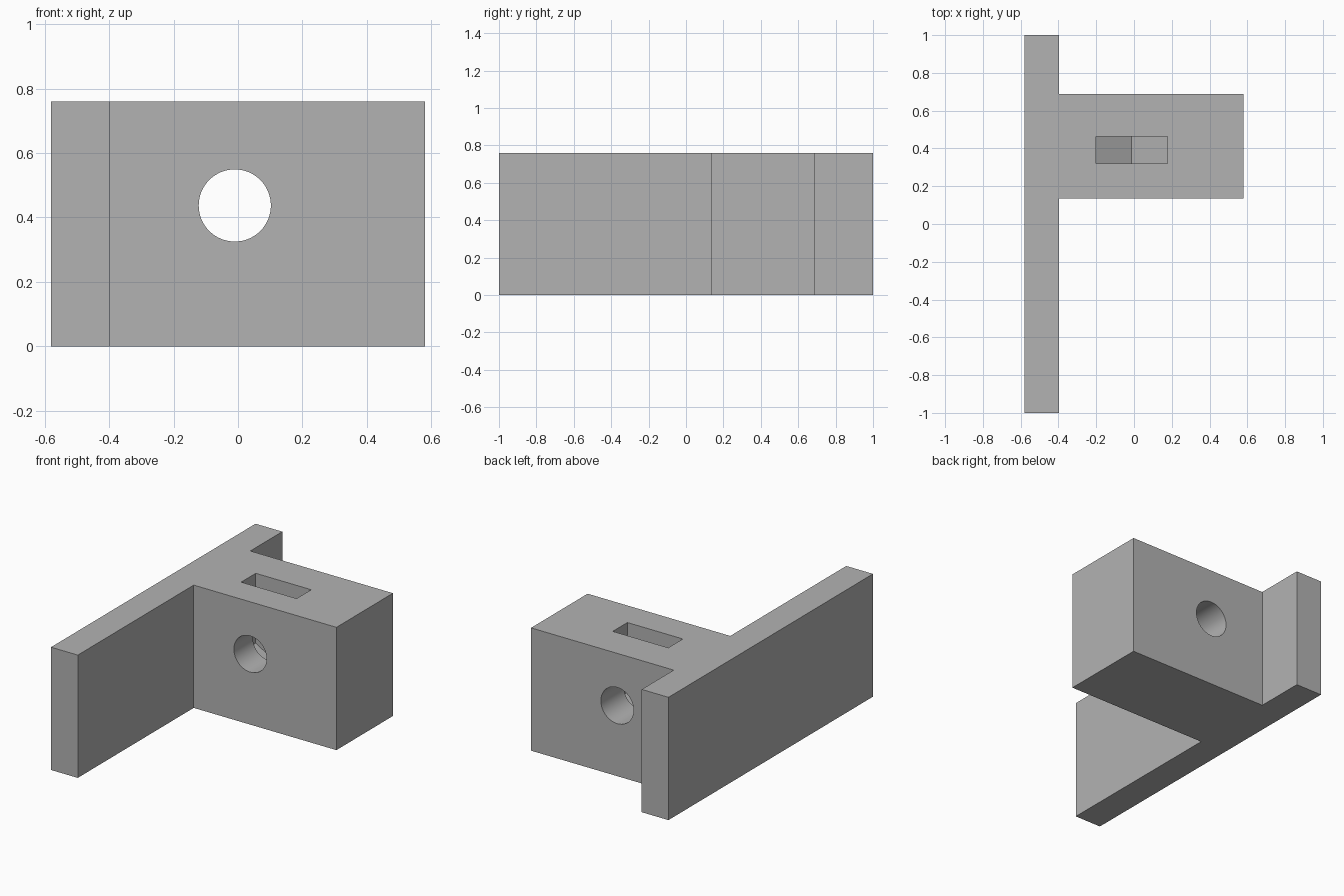
import bpy, bmesh, math
from mathutils import Vector

cube = bpy.data.objects.get("Cube")
if cube:
    bpy.data.objects.remove(cube, do_unlink=True)

HEIGHT = 0.76
HOLE_X, HOLE_Z, HOLE_R = -0.01, 0.437, 0.112
SLOT_HALF = 0.19                       # half the slot's width across flats

grey = bpy.data.materials.new("plain grey")
grey.use_nodes = True
colour = (0.45, 0.45, 0.45, 1)
grey.diffuse_color = colour
grey.node_tree.nodes["Principled BSDF"].inputs["Base Color"].default_value = colour


def prism(name, points, direction):
    """Extrude a closed outline of 3D points along a direction."""
    bm = bmesh.new()
    face = bm.faces.new([bm.verts.new(p) for p in points])
    result = bmesh.ops.extrude_face_region(bm, geom=[face])
    moved = [g for g in result["geom"] if isinstance(g, bmesh.types.BMVert)]
    bmesh.ops.translate(bm, verts=moved, vec=Vector(direction))
    bmesh.ops.recalc_face_normals(bm, faces=bm.faces)
    mesh = bpy.data.meshes.new(name)
    bm.to_mesh(mesh)
    bm.free()
    mesh.materials.append(grey)
    obj = bpy.data.objects.new(name, mesh)
    bpy.context.collection.objects.link(obj)
    return obj


# Long wall plate with the block standing out from it
plan = [(-0.58, -1), (-0.397, -1), (-0.397, 0.134), (0.58, 0.134),
        (0.58, 0.687), (-0.397, 0.687), (-0.397, 1), (-0.58, 1)]
bracket = prism("bracket", [(x, y, 0) for x, y in plan], (0, 0, HEIGHT))

# Round bolt hole through the block
circle = [(HOLE_X + HOLE_R * math.cos(a), 0, HOLE_Z + HOLE_R * math.sin(a))
          for a in (math.tau * i / 64 for i in range(64))]
hole = prism("bolt_hole_cutter", circle, (0, 0.9, 0))

# Nut slot open at the top, with a pointed bottom like a hexagon's corner
corner = SLOT_HALF / math.cos(math.radians(30))
left, right = HOLE_X - SLOT_HALF - 0.002, HOLE_X + SLOT_HALF - 0.002
outline = [(HOLE_X - 0.002, HOLE_Z - corner), (right, HOLE_Z - corner / 2),
           (right, 1), (left, 1), (left, HOLE_Z - corner / 2)]
slot = prism("nut_slot_cutter", [(x, 0.319, z) for x, z in outline], (0, 0.143, 0))

# Cut both openings and tidy the helpers away
bpy.context.view_layer.objects.active = bracket
bracket.select_set(True)
for cutter in (hole, slot):
    cut = bracket.modifiers.new(cutter.name, "BOOLEAN")
    cut.operation = "DIFFERENCE"
    cut.solver = "EXACT"
    cut.object = cutter
    bpy.ops.object.modifier_apply(modifier=cut.name)
    bpy.data.objects.remove(cutter, do_unlink=True)

bpy.ops.object.shade_smooth_by_angle(angle=math.radians(25))
